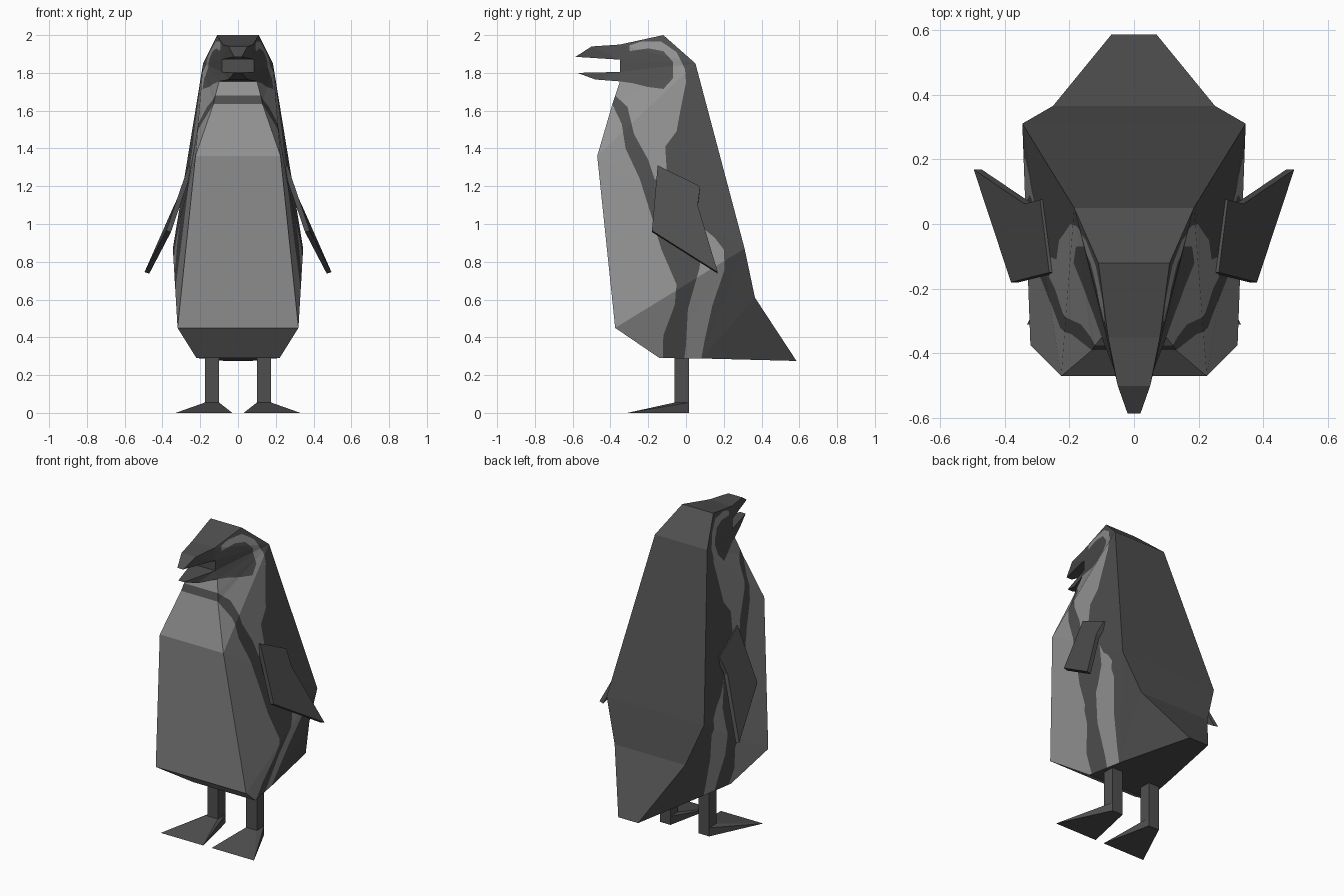
import bpy, bmesh
from mathutils import Vector
from mathutils.geometry import delaunay_2d_cdt

if "Cube" in bpy.data.objects:
    bpy.data.objects.remove(bpy.data.objects["Cube"])


def material(name, grey):
    m = bpy.data.materials.new(name)
    m.diffuse_color = (grey, grey, grey, 1)
    m.use_nodes = True
    m.node_tree.nodes["Principled BSDF"].inputs["Base Color"].default_value = m.diffuse_color
    return m


DARK = material("dark grey plumage", 0.078)
LIGHT = material("pale grey plumage", 0.29)


def finish(bm, name, mats):
    bmesh.ops.recalc_face_normals(bm, faces=bm.faces)
    mesh = bpy.data.meshes.new(name)
    bm.to_mesh(mesh)
    bm.free()
    for m in mats:
        mesh.materials.append(m)
    ob = bpy.data.objects.new(name, mesh)
    bpy.context.collection.objects.link(ob)
    return ob


def inside(p, poly):
    hit = False
    for a, b in zip(poly, poly[1:] + poly[:1]):
        if (a[1] > p[1]) != (b[1] > p[1]):
            if p[0] < a[0] + (p[1] - a[1]) / (b[1] - a[1]) * (b[0] - a[0]):
                hit = not hit
    return hit


# Body silhouette seen from the side: (y, z, half width)
OUTLINE = [
    (-.12, 2.0, .11), (-.35, 1.95, .08), (-.50, 1.94, .05), (-.585, 1.885, .02),
    (-.35, 1.87, .085), (-.35, 1.805, .085), (-.575, 1.80, .02), (-.48, 1.765, .05),
    (-.35, 1.755, .10), (-.375, 1.68, .12), (-.39, 1.634, .13), (-.47, 1.36, .225),
    (-.375, .45, .32), (-.14, .29, .22), (.085, .288, .18), (.585, .275, .07),
    (.365, .61, .25), (.31, .87, .345), (.05, 1.85, .185)]
# Creases across the flank
CREASES = [(1, 18), (4, 18), (5, 18), (8, 18), (9, 18), (10, 18), (11, 18), (11, 17),
           (12, 17), (13, 17), (14, 17), (14, 16), (1, 4), (2, 4), (5, 7), (5, 8)]

# Pale plumage areas in (y, z)
BELLY = [(-.7, 1.634), (-.39, 1.634), (-.34, 1.53), (-.32, 1.4), (-.245, 1.24),
         (-.185, 1.05), (-.13, .865), (-.05, .68), (-.06, .57), (-.12, .41),
         (-.125, .2), (-.7, .2)]
COLLAR = [(-.7, 1.68), (-.375, 1.68), (-.31, 1.62), (-.275, 1.475), (-.2, 1.34),
          (-.165, 1.235), (-.1, 1.25), (-.11, 1.41), (-.05, 1.49), (-.03, 1.6),
          (0, 1.75), (-.005, 1.82), (-.05, 1.91), (-.13, 1.965), (-.24, 1.965),
          (-.3, 1.945), (-.3, 1.915), (-.2, 1.93), (-.12, 1.915), (-.07, 1.86),
          (-.07, 1.77), (-.12, 1.715), (-.2, 1.725), (-.28, 1.745), (-.35, 1.755),
          (-.7, 1.755)]
STRIPE = [(.05, 1.05), (.1, .97), (.15, .93), (.2, .865), (.205, .76), (.14, .57),
          (.1, .39), (.065, .2), (-.02, .2), (0, .36), (.01, .55), (.07, .76), (.09, .89)]
PALE = [BELLY, COLLAR, STRIPE]
RIM = [(p[0], p[1]) for p in OUTLINE]


def triangulate(loops):
    """Triangles inside the silhouette, cut along every given loop and crease."""
    pts, edges = [], list(CREASES)
    for loop in loops:
        n, k = len(pts), len(loop)
        pts += [Vector(p) for p in loop]
        edges += [(n + i, n + (i + 1) % k) for i in range(k)]
    res = delaunay_2d_cdt(pts, edges, [], 0, 1e-5)
    verts, faces = res[0], res[2]
    keep = [f for f in faces if inside(sum((verts[i] for i in f), Vector((0, 0))) / 3, RIM)]
    return verts, keep


base_verts, base_faces = triangulate([RIM])


def base_width(v):
    return min(OUTLINE, key=lambda o: (o[0] - v[0]) ** 2 + (o[1] - v[1]) ** 2)[2]


def half_width(p):
    best, width = -1e9, 0
    for f in base_faces:
        a, b, c = (base_verts[i] for i in f)
        d = (b - a).cross(c - a)
        if abs(d) < 1e-9:
            continue
        u, v = (p - a).cross(c - a) / d, (b - a).cross(p - a) / d
        w = 1 - u - v
        if min(u, v, w) > best:
            best = min(u, v, w)
            width = w * base_width(a) + u * base_width(b) + v * base_width(c)
    return width


def is_pale(p):
    return any(inside(p, poly) for poly in PALE)


# Body: two patterned flanks joined across by a strip along the silhouette
verts, faces = triangulate([RIM] + PALE)
bm = bmesh.new()
sides = {}
for i in {i for f in faces for i in f}:
    y, z = verts[i]
    x = half_width(verts[i])
    sides[i] = (bm.verts.new((x, y, z)), bm.verts.new((-x, y, z)))
edge_use = {}
for f in faces:
    pale = is_pale(sum((verts[i] for i in f), Vector((0, 0))) / 3)
    for s in (0, 1):
        face = bm.faces.new([sides[i][s] for i in (f if s == 0 else f[::-1])])
        face.material_index = int(pale)
    for a, b in zip(f, list(f[1:]) + [f[0]]):
        edge_use.setdefault(frozenset((a, b)), []).append((a, b))
for use in edge_use.values():
    if len(use) == 1:
        a, b = use[0]
        mid = (verts[a] + verts[b]) / 2
        face = bm.faces.new((sides[b][0], sides[a][0], sides[a][1], sides[b][1]))
        face.material_index = int(mid.y > .295 and is_pale(mid))
finish(bm, "body", [DARK, LIGHT])

# Flipper outline: (x, y, z)
FLIPPER = [(.262, -.15, 1.31), (.29, .075, 1.2), (.338, .062, 1.1),
           (.495, .168, .745), (.38, -.18, .965)]
# Foot: wide toes, narrow heel and ankle
FOOT = [(.03, -.31, 0), (.33, -.31, 0), (.10, .015, 0), (.175, .015, 0),
        (.10, -.06, .055), (.175, -.06, .055), (.10, .015, .055), (.175, .015, .055)]

for s, side in ((1, "right"), (-1, "left")):
    # Flipper: thin slanted plate
    bm = bmesh.new()
    outer = [bm.verts.new((s * x, y, z)) for x, y, z in FLIPPER]
    inner = [bm.verts.new((s * (x - .025), y, z - .008)) for x, y, z in FLIPPER]
    bm.faces.new(outer)
    bm.faces.new(inner[::-1])
    for i in range(5):
        j = (i + 1) % 5
        bm.faces.new((outer[j], outer[i], inner[i], inner[j]))
    finish(bm, side + "_flipper", [DARK])

    # Foot
    bm = bmesh.new()
    for x, y, z in FOOT:
        bm.verts.new((s * x, y, z))
    bmesh.ops.convex_hull(bm, input=bm.verts)
    finish(bm, side + "_foot", [DARK])

    # Leg
    bm = bmesh.new()
    bmesh.ops.create_cube(bm, size=1)
    bmesh.ops.scale(bm, vec=(.075, .075, .27), verts=bm.verts)
    bmesh.ops.translate(bm, vec=(s * .1375, -.0225, .185), verts=bm.verts)
    finish(bm, side + "_leg", [DARK])
